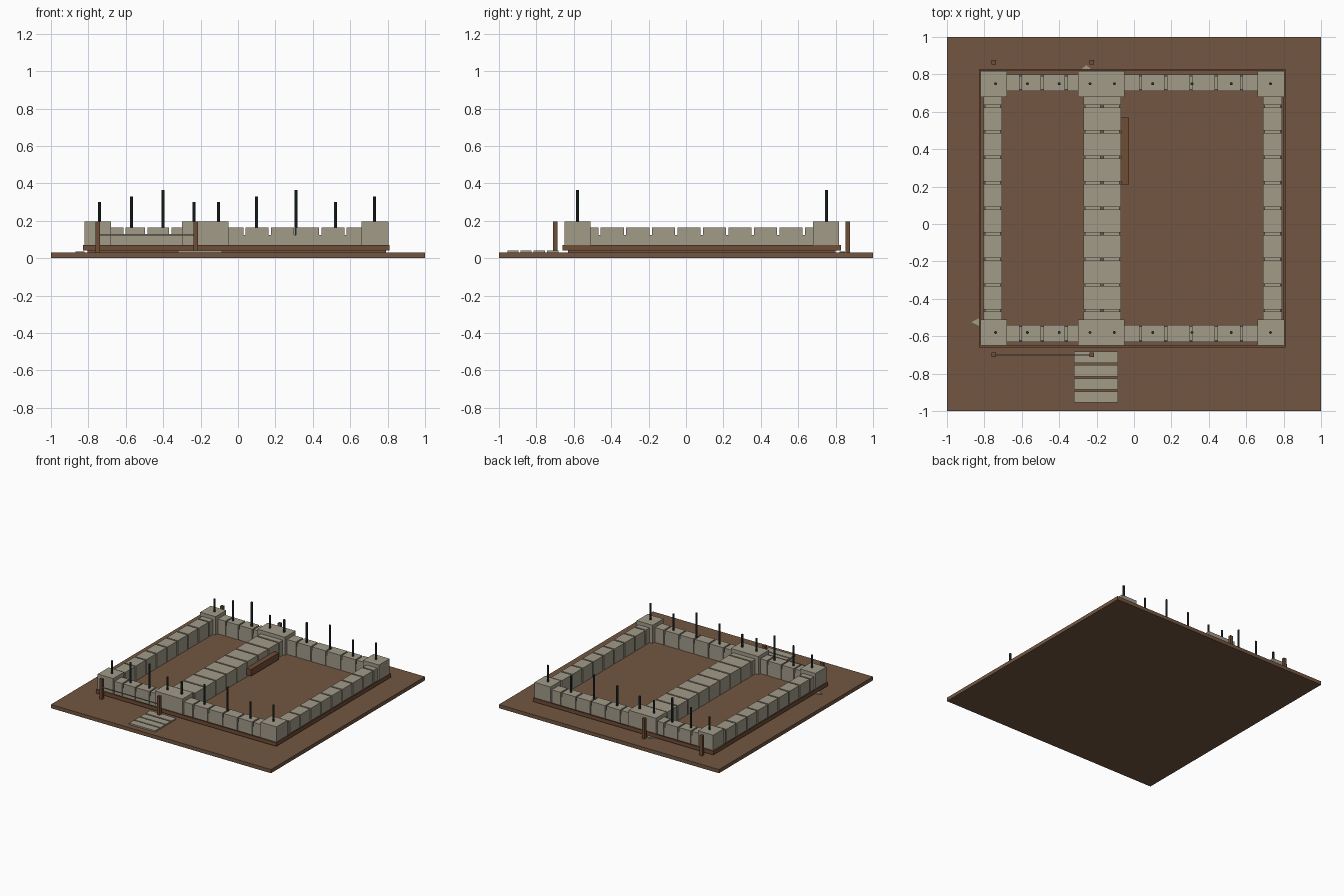
import bpy
import bmesh
from mathutils import Matrix, Vector

default_cube = bpy.data.objects.get("Cube")
if default_cube:
    bpy.data.objects.remove(default_cube, do_unlink=True)


def material(name, rgb):
    mat = bpy.data.materials.new(name)
    mat.use_nodes = True
    color = (*rgb, 1)
    mat.diffuse_color = color
    mat.node_tree.nodes["Principled BSDF"].inputs["Base Color"].default_value = color
    return mat


EARTH = material("brown earth", (0.17, 0.093, 0.052))
WOOD = material("brown wood", (0.16, 0.075, 0.038))
STONE = material("pale stone", (0.36, 0.325, 0.25))
STEEL = material("dark steel", (0.022, 0.036, 0.04))
CORD = material("grey cord", (0.25, 0.23, 0.18))


def finish(name, bm, mat):
    mesh = bpy.data.meshes.new(name)
    bm.to_mesh(mesh)
    bm.free()
    mesh.materials.append(mat)
    obj = bpy.data.objects.new(name, mesh)
    bpy.context.collection.objects.link(obj)
    return obj


def add_box(bm, x, y, z):
    """Box spanning the given (low, high) range on each axis."""
    low, high = map(Vector, zip(x, y, z))
    place = Matrix.Translation((low + high) / 2) @ Matrix.Diagonal((*(high - low), 1))
    bmesh.ops.create_cube(bm, size=1, matrix=place)


def boxes(name, mat, *ranges):
    bm = bmesh.new()
    for r in ranges:
        add_box(bm, *r)
    return finish(name, bm, mat)


GROUND, FLOOR, WALL_TOP, CORE_TOP, PIER_TOP = 0.03, 0.043, 0.165, 0.125, 0.195

# Ground plate and raised floor
boxes("ground", EARTH, ((-1, 1), (-1, 1), (0, GROUND)))
boxes("floor", EARTH, ((-0.805, 0.79), (-0.63, 0.8), (GROUND, FLOOR)))

# Boards around the outside
X0, X1, Y0, Y1, T = -0.83, 0.81, -0.66, 0.83, 0.01
LIFT = (0.04, 0.07)
boxes("edge_boards", WOOD,
      ((X0, X1), (Y0, Y0 + T), LIFT), ((X0, X1), (Y1 - T, Y1), LIFT),
      ((X0, X0 + T), (Y0 + T, Y1 - T), LIFT), ((X1 - T, X1), (Y0 + T, Y1 - T), LIFT))


# Walls: separate blocks over a slightly narrower core
def wall(name, along, span, across, joints, cores=1):
    bm = bmesh.new()
    gap, inset = 0.006, 0.008

    def part(run, width, top):
        pair = (run, width) if along == "x" else (width, run)
        add_box(bm, *pair, (FLOOR, top))

    start = span[0]
    for joint in [*joints, None]:
        end = span[1] if joint is None else joint - gap
        part((start, end), across, WALL_TOP)
        if joint is not None:
            start = joint + gap
    step = (across[1] - across[0]) / cores
    for i in range(cores):
        low = across[0] + i * step
        part((span[0] + 0.001, span[1] - 0.001), (low + inset, low + step - inset), CORE_TOP)
    return finish(name, bm, STONE)


side_joints = [-0.462 + 0.1365 * i for i in range(9)]
long_joints = [0.035 + 0.135 * i for i in range(5)]
short_joints = [-0.607, -0.49, -0.362]
for row, across in (("front", (-0.63, -0.54)), ("back", (0.71, 0.8))):
    wall(row + "_wall_right", "x", (-0.69, -0.29), across, short_joints)
    wall(row + "_wall_left", "x", (-0.06, 0.67), across, long_joints)
for name, across, cores in (("right", (-0.805, -0.705), 1),
                            ("middle", (-0.27, -0.07), 2),
                            ("left", (0.69, 0.79), 1)):
    wall(name + "_wall", "y", (-0.52, 0.69), across, side_joints, cores)

# Piers at the corners and where the middle wall meets the others
for row, y in (("front", (-0.65, -0.51)), ("back", (0.68, 0.818))):
    for side, x in (("right", (-0.82, -0.68)), ("middle", (-0.3, -0.05)), ("left", (0.66, 0.805))):
        boxes(f"{row}_{side}_pier", STONE, (x, y, (0.046, PIER_TOP)))

# Upright steel rods, in two rows
rods = ((-0.74, 0.3), (-0.57, 0.33), (-0.4, 0.365), (-0.235, 0.3), (-0.105, 0.3),
        (0.1, 0.33), (0.31, 0.365), (0.52, 0.3), (0.73, 0.33))
for row, y in (("front", -0.58), ("back", 0.75)):
    bm = bmesh.new()
    for x, top in rods:
        bottom = 0.1
        bmesh.ops.create_cone(bm, cap_ends=True, segments=8, radius1=0.008, radius2=0.008,
                              depth=top - bottom,
                              matrix=Matrix.Translation((x, y, (top + bottom) / 2)))
    finish(row + "_rods", bm, STEEL)

# Marker posts and the cord between the front pair
R = 0.012
for row, y in (("front", -0.7), ("back", 0.865)):
    for side, x in (("right", -0.75), ("left", -0.225)):
        boxes(f"{row}_{side}_post", WOOD, ((x - R, x + R), (y - R, y + R), (GROUND, PIER_TOP)))
boxes("marker_cord", CORD, ((-0.75, -0.225), (-0.703, -0.697), (0.122, 0.128)))

# Path slabs in front
boxes("path_slabs", STONE, *[((-0.32, -0.085), (y, y + 0.06), (GROUND, 0.042))
                             for y in (-0.955, -0.885, -0.815, -0.743)])

# Timber beside the middle wall
boxes("side_timber", WOOD, ((-0.07, -0.028), (0.21, 0.57), (0.06, 0.115)))

# Flat pointed stones lying against the boards
for name, (x, y), (dx, dy) in (("right", (-0.87, -0.525), (0.05, 0)),
                               ("back", (-0.255, 0.85), (0, -0.03))):
    bm = bmesh.new()
    tip, back = Vector((x, y, GROUND)), Vector((dx, dy, 0))
    side = Vector((dy, -dx, 0)).normalized() * (0.025 if dx else 0.035)
    face = bm.faces.new([bm.verts.new(p) for p in (tip, tip + back + side, tip + back - side)])
    extruded = bmesh.ops.extrude_face_region(bm, geom=[face])["geom"]
    bmesh.ops.translate(bm, vec=(0, 0, 0.006),
                        verts=[v for v in extruded if isinstance(v, bmesh.types.BMVert)])
    bmesh.ops.recalc_face_normals(bm, faces=bm.faces)
    finish(name + "_flat_stone", bm, STONE)
